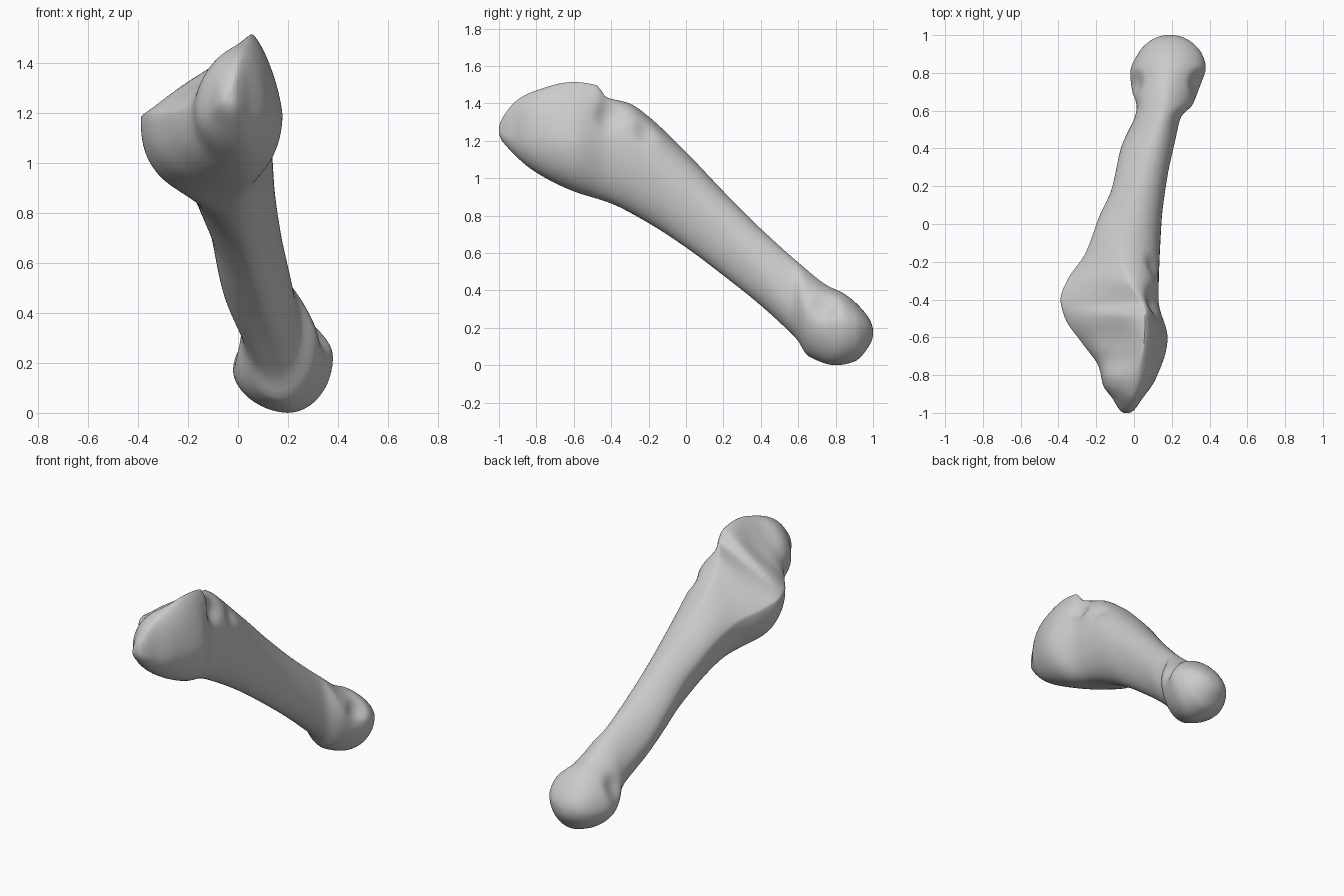
import bpy
import bmesh
import math
from mathutils import Vector

cube = bpy.data.objects.get("Cube")
if cube:
    bpy.data.objects.remove(cube, do_unlink=True)

RINGS = 140
QUARTER = 18


def angle_of(y):
    """Turn a position along the bone into an angle, so the ends come out round."""
    return math.acos(max(-1, min(1, -y)))


def track(points):
    """Smooth curve through (y, value) points."""
    u = [angle_of(p[0]) for p in points]
    v = [p[1] for p in points]
    last = len(u) - 1

    def slope(i):
        if i in (0, last):
            return 0
        before = (v[i] - v[i - 1]) / (u[i] - u[i - 1])
        after = (v[i + 1] - v[i]) / (u[i + 1] - u[i])
        if before * after <= 0:
            return 0
        return 2 * before * after / (before + after)

    slopes = [slope(i) for i in range(last + 1)]
    slopes[0] = (v[1] - v[0]) / (u[1] - u[0])
    slopes[last] = (v[last] - v[last - 1]) / (u[last] - u[last - 1])

    def value(a):
        i = 0
        while i < last - 1 and a > u[i + 1]:
            i += 1
        h = u[i + 1] - u[i]
        t = max(0, min(1, (a - u[i]) / h))
        s = 1 - t
        return (v[i] * s * s * (1 + 2 * t) + v[i + 1] * t * t * (3 - 2 * t)
                + h * slopes[i] * t * s * s - h * slopes[i + 1] * t * t * s)
    return value


# Outlines of the bone along its length
top_z = track([(-1, 1.26), (-.97, 1.34), (-.9, 1.42), (-.8, 1.47), (-.6, 1.515),
               (-.465, 1.495), (-.44, 1.44), (-.3, 1.4), (-.2, 1.33), (0, 1.14),
               (.2, .93), (.4, .73), (.6, .55), (.75, .43), (.85, .38),
               (.95, .29), (1, .18)])
bottom_z = track([(-1, 1.25), (-.95, 1.16), (-.8, 1.03), (-.6, .93), (-.4, .865),
                  (-.2, .76), (0, .63), (.2, .48), (.4, .32), (.5, .23),
                  (.6, .13), (.65, .05), (.8, 0), (.9, .02), (.97, .09), (1, .17)])
left_x = track([(-1, -.05), (-.93, -.11), (-.85, -.165), (-.76, -.185), (-.63, -.275),
                (-.5, -.365), (-.4, -.39), (-.29, -.35), (-.16, -.26), (.05, -.18),
                (.18, -.12), (.4, -.07), (.62, .015), (.7, -.01), (.8, -.02),
                (.9, .02), (.95, .06), (1, .18)])
right_x = track([(-1, -.03), (-.93, .04), (-.82, .115), (-.6, .178), (-.4, .13),
                 (0, .145), (.24, .175), (.45, .22), (.57, .25), (.63, .31),
                 (.75, .36), (.83, .38), (.9, .36), (.95, .32), (1, .2)])

# Where each outline sits on the cross-section
crest_x = track([(-1, -.04), (-.8, .02), (-.6, .055), (-.46, .06), (-.3, -.03),
                 (-.15, -.07), (.1, -.01), (.4, .08), (.7, .17), (1, .19)])
keel_x = track([(-1, -.04), (-.6, 0), (-.3, -.02), (0, .03), (.3, .09),
                (.6, .15), (.8, .2), (1, .19)])
left_z = track([(-1, 1.25), (-.8, 1.21), (-.45, 1.19), (-.25, 1.13), (0, .99),
                (.3, .66), (.6, .34), (.75, .17), (1, .18)])
right_z = track([(-1, 1.25), (-.6, 1.19), (-.3, 1.12), (0, .89), (.3, .61),
                 (.6, .32), (.8, .23), (1, .18)])

# One is round, two is flat, more is hollow
base_facet = track([(-1, 1), (-.82, 1.1), (-.7, 1.6), (-.55, 1.9), (-.2, 1.7),
                    (.1, 1.1), (.65, 1.15), (1, 1)])
side_facet = track([(-1, 1), (-.8, 1.1), (-.6, 1.45), (-.46, 1.4), (-.28, .9),
                    (.2, 1), (.55, 1.05), (.68, 1.35), (.85, 1.1), (1, 1)])
lobe_facet = track([(-1, 1), (-.7, .9), (-.4, .78), (-.2, 1.15), (0, 1.2), (.3, 1.05),
                    (.8, 1.1), (1, 1)])

# Shallow hollows: centre, radius, depth
hollows = [((-.1, -.62, 1.38), .2, .025),
           ((.12, -.41, 1.34), .1, .03),
           ((.1, -.22, 1.24), .08, .02),
           ((.33, .74, .3), .1, .025),
           ((.02, .74, .28), .1, .02)]


def section(a):
    """Closed cross-section made of four arcs between the outlines."""
    y = -math.cos(a)
    right, left = (right_x(a), right_z(a)), (left_x(a), left_z(a))
    crest, keel = (crest_x(a), top_z(a)), (keel_x(a), bottom_z(a))
    arcs = [(right, crest, side_facet(a), False), (left, crest, base_facet(a), True),
            (left, keel, lobe_facet(a), False), (right, keel, 1, True)]
    points = []
    for side, pole, power, reverse in arcs:
        for k in range(QUARTER):
            t = k / QUARTER * math.pi / 2
            if reverse:
                t = math.pi / 2 - t
            c, s = max(0, math.cos(t)) ** power, max(0, math.sin(t)) ** power
            points.append((pole[0] + (side[0] - pole[0]) * c, y,
                           side[1] + (pole[1] - side[1]) * s))
    return points


# Bone body: rings bridged from the base to the rounded head
bm = bmesh.new()
rings = []
for r in range(RINGS + 1):
    a = math.pi * r / RINGS
    rings.append([bm.verts.new(p) for p in section(a)])
count = len(rings[0])
for near, far in zip(rings, rings[1:]):
    for k in range(count):
        n = (k + 1) % count
        bm.faces.new((near[k], near[n], far[n], far[k]))
bm.faces.new(rings[0])
bm.faces.new(rings[-1])
bmesh.ops.recalc_face_normals(bm, faces=bm.faces)
bm.normal_update()

# Press in the joint cup, the side grooves and the pits of the head
for centre, radius, depth in hollows:
    for vert in bm.verts:
        reach = (vert.co - Vector(centre)).length / radius
        if reach < 1:
            vert.co -= vert.normal * depth * (1 - reach * reach) ** 2

mesh = bpy.data.meshes.new("bone")
bm.to_mesh(mesh)
bm.free()
bone = bpy.data.objects.new("bone", mesh)
bpy.context.collection.objects.link(bone)

# Single grey material
grey = bpy.data.materials.new("bone grey")
grey.use_nodes = True
colour = (.6, .6, .6, 1)
grey.diffuse_color = colour
grey.node_tree.nodes["Principled BSDF"].inputs["Base Color"].default_value = colour
mesh.materials.append(grey)

# Soften the lofted surface slightly
smooth = bone.modifiers.new("soften", 'SMOOTH')
smooth.factor = .5
smooth.iterations = 2

bpy.context.view_layer.objects.active = bone
bone.select_set(True)
bpy.ops.object.shade_smooth_by_angle(angle=math.radians(50))
